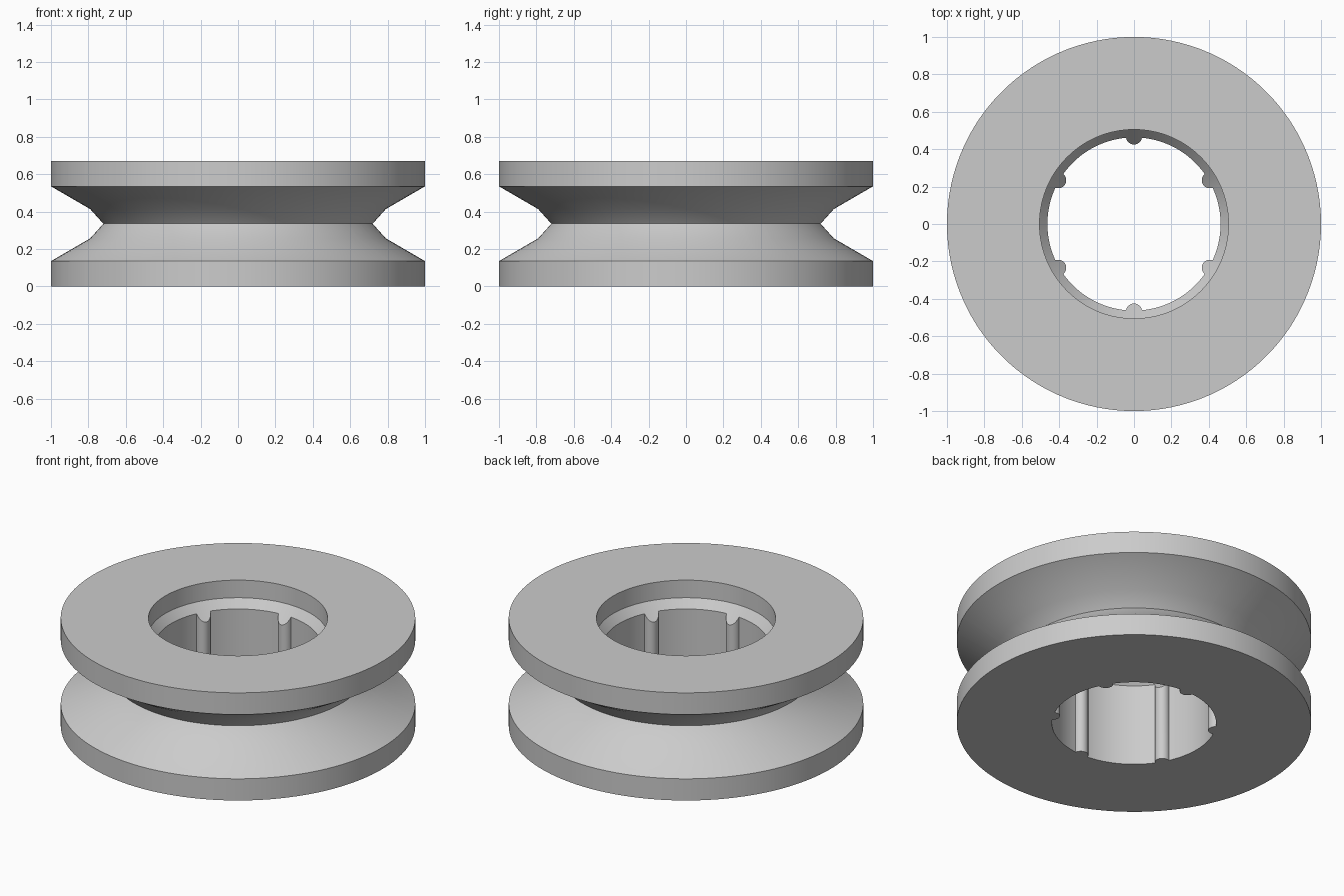
import bpy
import bmesh
import math

cube = bpy.data.objects.get("Cube")
if cube:
    bpy.data.objects.remove(cube)

HEIGHT = 0.67
BORE, COUNTERBORE = 0.463, 0.505       # radii of the hole
RIB_CENTRE, RIB_RADIUS = 0.468, 0.043  # round ribs along the bore
RIBS, RIB_STEPS, GAP_STEPS = 6, 12, 16


def seat_z(radius):
    """Height of the conical seat, which also trims the rib tops."""
    return 0.51 + (radius - BORE) * 1.2


def bore_outline():
    """Polar outline (angle, radius) of the ribbed hole."""
    # Arc of the rib that stands inside the bore
    cos_a = (RIB_CENTRE**2 + RIB_RADIUS**2 - BORE**2) / (2 * RIB_CENTRE * RIB_RADIUS)
    half_arc = math.acos(cos_a)
    rib = []
    for i in range(RIB_STEPS + 1):
        a = -half_arc + 2 * half_arc * i / RIB_STEPS
        x = RIB_CENTRE - RIB_RADIUS * math.cos(a)
        y = RIB_RADIUS * math.sin(a)
        rib.append((math.atan2(y, x), math.hypot(x, y)))
    # Keep the smaller arc, which bulges towards the axis
    edge = rib[-1][0]
    sector = math.tau / RIBS
    gap = [(edge + (sector - 2 * edge) * i / GAP_STEPS, BORE) for i in range(1, GAP_STEPS)]
    return [(a + math.pi / 2 + k * sector, r) for k in range(RIBS) for a, r in rib + gap]


# Outer profile from the top of the counterbore, around the groove, to the base
lower = [(0.72, HEIGHT / 2), (0.79, 0.257), (1.0, 0.135), (1.0, 0.0)]
upper = [(r, HEIGHT - z) for r, z in reversed(lower[1:])]
profile = [(COUNTERBORE, seat_z(COUNTERBORE)), (COUNTERBORE, HEIGHT)] + upper + lower

# Rings of the pulley wheel
outline = bore_outline()
bm = bmesh.new()


def add_ring(points):
    return [bm.verts.new((r * math.cos(a), r * math.sin(a), z)) for a, r, z in points]


rings = [add_ring((a, r, seat_z(r)) for a, r in outline)]
rings += [add_ring((a, r, z) for a, _ in outline) for r, z in profile]
rings.append(add_ring((a, r, 0) for a, r in outline))

# Skin neighbouring rings, closing the last one to the first
count = len(outline)
for k, ring in enumerate(rings):
    following = rings[(k + 1) % len(rings)]
    for i in range(count):
        j = (i + 1) % count
        bm.faces.new((ring[i], ring[j], following[j], following[i]))
bmesh.ops.recalc_face_normals(bm, faces=bm.faces)

mesh = bpy.data.meshes.new("pulley_wheel")
bm.to_mesh(mesh)
bm.free()
wheel = bpy.data.objects.new("pulley_wheel", mesh)
bpy.context.collection.objects.link(wheel)

# Plain grey material
grey = bpy.data.materials.new("plain grey")
grey.use_nodes = True
colour = (0.6, 0.6, 0.6, 1)
grey.diffuse_color = colour
grey.node_tree.nodes["Principled BSDF"].inputs["Base Color"].default_value = colour
mesh.materials.append(grey)

# Smooth round walls with crisp rims
bpy.ops.object.select_all(action="DESELECT")
wheel.select_set(True)
bpy.context.view_layer.objects.active = wheel
bpy.ops.object.shade_smooth_by_angle(angle=math.radians(20))
